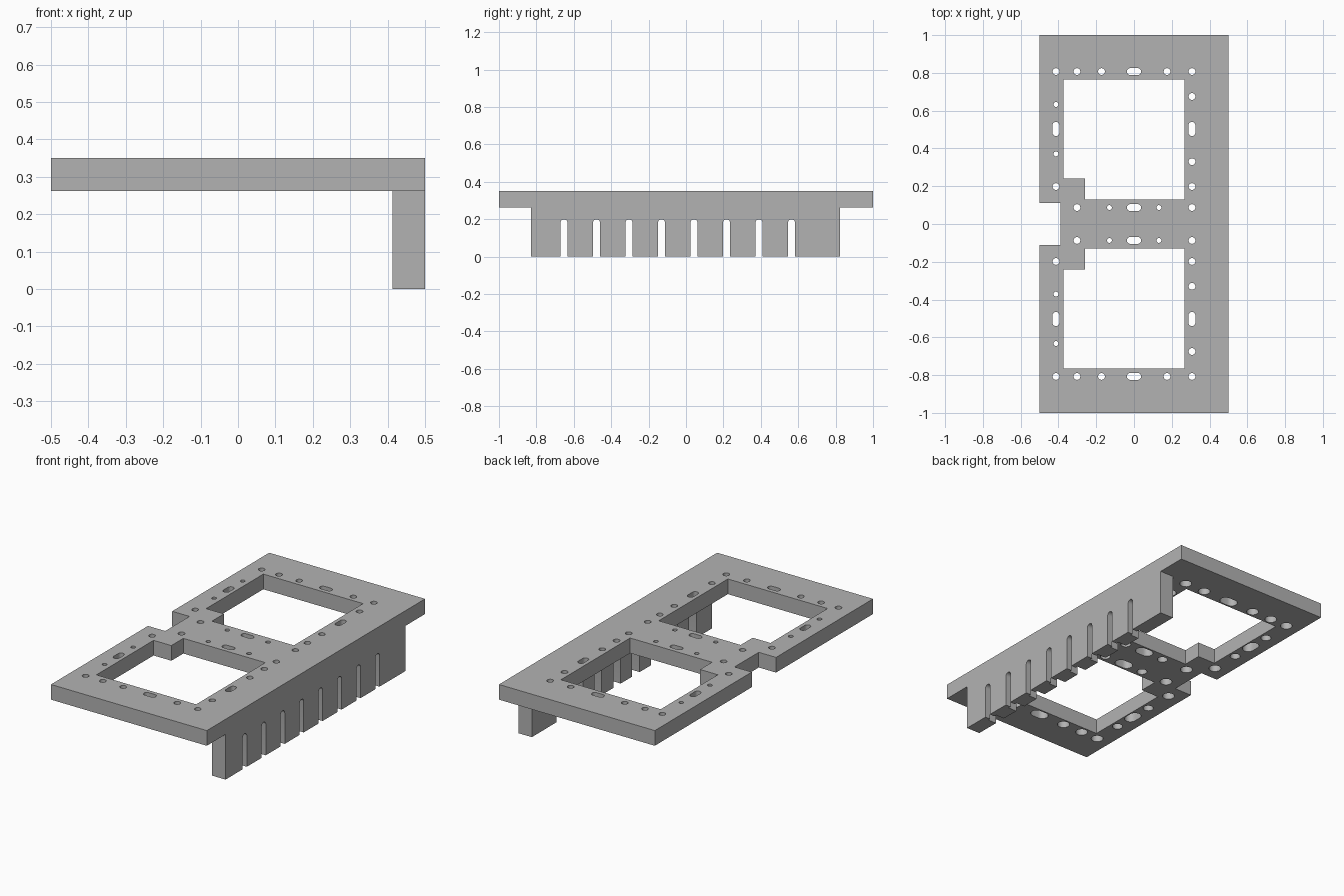
import bpy
import bmesh
import math

cube = bpy.data.objects.get("Cube")
if cube:
    bpy.data.objects.remove(cube, do_unlink=True)

LENGTH, WIDTH = 2.0, 1.0
TOP, UNDER = 0.35, 0.262
BORE = 0.055          # depth of the wide recess behind each hole
HOLE, SMALL, SLOT = 0.018, 0.013, 0.038
BORE_EXTRA = 0.015    # how much wider the recess is, in radius

grey = bpy.data.materials.new("plain grey")
grey.use_nodes = True
grey.diffuse_color = (0.45, 0.45, 0.45, 1)
grey.node_tree.nodes["Principled BSDF"].inputs["Base Color"].default_value = grey.diffuse_color


def prism(bm, points, lo, hi, axis="z"):
    """Extrude a flat outline along z, or a (y, z) outline along x."""
    def place(p, h):
        return (p[0], p[1], h) if axis == "z" else (h, p[0], p[1])
    low = [bm.verts.new(place(p, lo)) for p in points]
    high = [bm.verts.new(place(p, hi)) for p in points]
    bm.faces.new(low)
    bm.faces.new(high)
    for i in range(len(points)):
        j = (i + 1) % len(points)
        bm.faces.new((low[i], low[j], high[j], high[i]))


def stadium(start, end, radius, steps=12):
    """Outline of a rounded slot; a circle when both ends match."""
    heading = math.atan2(end[1] - start[1], end[0] - start[0])
    same = start == end
    points = []
    for centre, turn in ((end, -math.pi / 2), (start, math.pi / 2)):
        for i in range(steps if same else steps + 1):
            a = heading + turn + math.pi * i / steps
            points.append((centre[0] + radius * math.cos(a), centre[1] + radius * math.sin(a)))
    return points


def finish(name, bm):
    bmesh.ops.recalc_face_normals(bm, faces=bm.faces)
    mesh = bpy.data.meshes.new(name)
    bm.to_mesh(mesh)
    bm.free()
    obj = bpy.data.objects.new(name, mesh)
    bpy.context.collection.objects.link(obj)
    mesh.materials.append(grey)
    return obj


def cut(obj, bm):
    """Subtract a set of separate prisms and discard the cutter."""
    cutter = finish("cutter", bm)
    cutter.hide_render = True
    mod = obj.modifiers.new("cut", "BOOLEAN")
    mod.operation, mod.solver, mod.object = "DIFFERENCE", "EXACT", cutter
    graph = bpy.context.evaluated_depsgraph_get()
    mesh = bpy.data.meshes.new_from_object(obj.evaluated_get(graph))
    obj.modifiers.clear()
    obj.data = mesh
    bpy.data.objects.remove(cutter, do_unlink=True)


def smooth(obj):
    bpy.ops.object.select_all(action="DESELECT")
    obj.select_set(True)
    bpy.context.view_layer.objects.active = obj
    bpy.ops.object.shade_smooth_by_angle(angle=math.radians(30))


# Top plate with a notch in its -x edge
x, y = WIDTH / 2, LENGTH / 2
bm = bmesh.new()
prism(bm, [(-x, -y), (x, -y), (x, y), (-x, y), (-x, 0.111),
           (-0.389, 0.111), (-0.389, -0.111), (-x, -0.111)], UNDER, TOP)
plate = finish("top_plate", bm)

# Two mirrored windows, each with a corner block left standing
bm = bmesh.new()
for side in (1, -1):
    window = [(-0.259, 0.131), (0.267, 0.131), (0.267, 0.765),
              (-0.373, 0.765), (-0.373, 0.241), (-0.259, 0.241)]
    prism(bm, [(px, side * py) for px, py in window], 0.2, 0.4)
cut(plate, bm)

# Hole layout around one window: x, y, radius, half slot along x, along y
LEFT, RIGHT, FAR, NEAR = -0.413, 0.307, 0.807, 0.087
holes = [(px, FAR, HOLE, 0, 0) for px in (LEFT, -0.302, -0.172, 0.175, RIGHT)]
holes += [(RIGHT, py, HOLE, 0, 0) for py in (0.675, 0.33, 0.198, NEAR)]
holes += [(LEFT, 0.198, HOLE, 0, 0), (-0.302, NEAR, HOLE, 0, 0)]
holes += [(LEFT, py, SMALL, 0, 0) for py in (0.633, 0.371)]
holes += [(px, NEAR, SMALL, 0, 0) for px in (-0.13, 0.132)]
mid = SLOT - HOLE
holes += [(0, py, HOLE, mid, 0) for py in (FAR, NEAR)]
holes += [(px, 0.503, HOLE, 0, mid) for px in (LEFT, RIGHT)]

# Narrow through holes, then wide recesses from beneath
for extra, top in ((0, 0.4), (BORE_EXTRA, UNDER + BORE)):
    bm = bmesh.new()
    for side in (1, -1):
        for px, py, r, dx, dy in holes:
            cy = side * py
            prism(bm, stadium((px - dx, cy - dy), (px + dx, cy + dy), r + extra), 0.2, top)
    cut(plate, bm)
smooth(plate)

# Side wall hanging under the +x edge
INNER = 0.413
bm = bmesh.new()
prism(bm, [(-0.828, 0), (0.823, 0), (0.823, UNDER), (-0.828, UNDER)], INNER, x, "x")
wall = finish("slotted_side_wall", bm)

# Eight open slots, recessed wider on the inner face
for extra, outer in ((0, 0.6), (BORE_EXTRA, INNER + BORE)):
    bm = bmesh.new()
    for i in range(8):
        cy = -0.652 + 0.1737 * i
        prism(bm, stadium((cy, -0.1), (cy, 0.18), 0.019 + extra), 0.3, outer, "x")
    cut(wall, bm)
smooth(wall)
